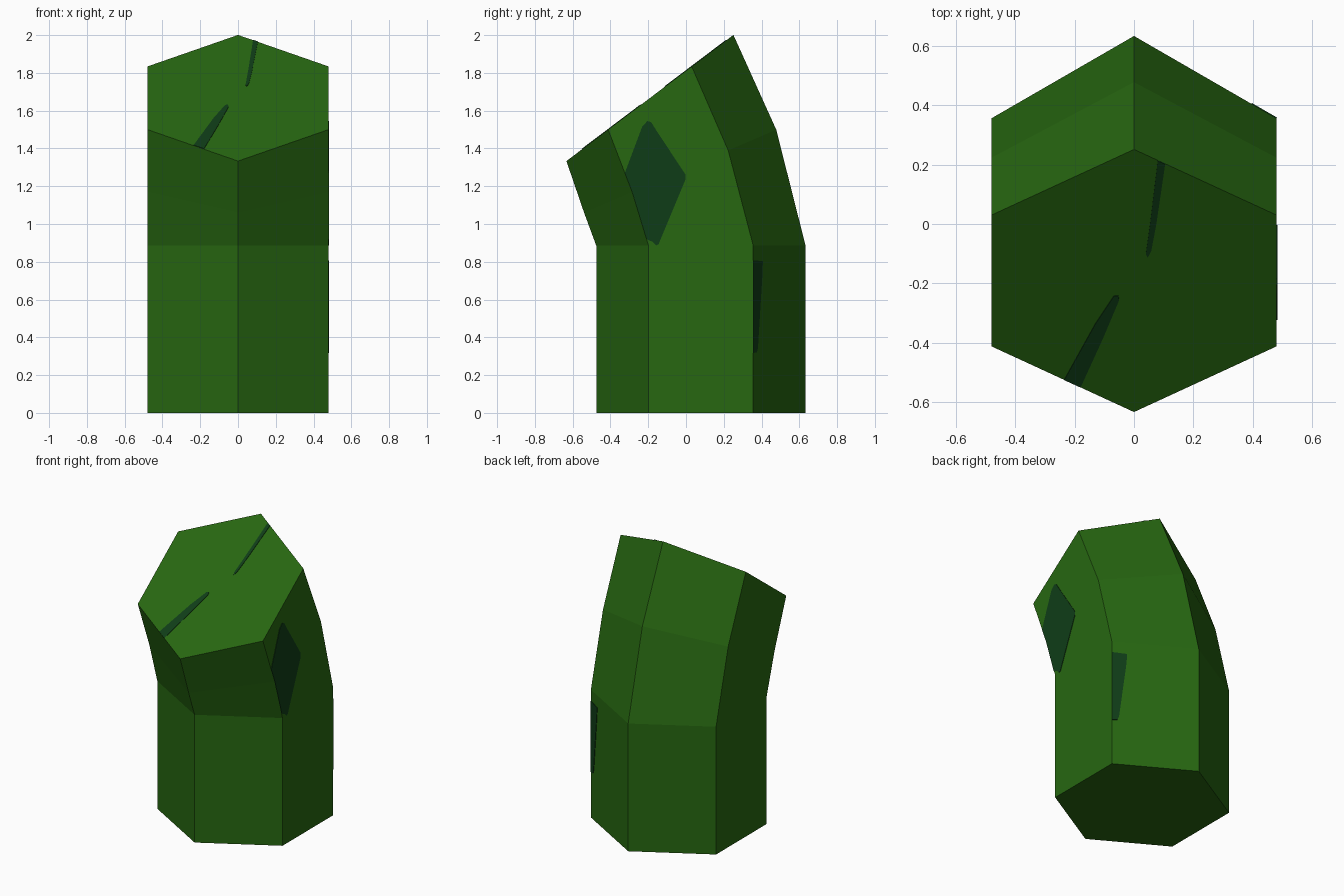
import bpy, bmesh, math
from mathutils import Vector

if "Cube" in bpy.data.objects:
    bpy.data.objects.remove(bpy.data.objects["Cube"])


def material(name, rgb):
    m = bpy.data.materials.new(name)
    m.diffuse_color = (*rgb, 1)
    m.use_nodes = True
    m.node_tree.nodes["Principled BSDF"].inputs["Base Color"].default_value = m.diffuse_color
    return m


leaf = material("leaf green", (0.0200, 0.135, 0.0055))
dark = material("dark green", (0.0048, 0.046, 0.0085))


def make_object(name, bm, mat):
    bmesh.ops.recalc_face_normals(bm, faces=bm.faces)
    me = bpy.data.meshes.new(name)
    bm.to_mesh(me)
    bm.free()
    me.materials.append(mat)
    ob = bpy.data.objects.new(name, me)
    bpy.context.collection.objects.link(ob)
    return ob


# Bent hexagonal stalk: rings given as (centre y, centre z, tilt)
R = 0.554
RINGS = [(0.079, 0, 0), (0.079, 0.885, 0),
         (-0.031, 1.28, math.radians(23.3)), (-0.191, 1.667, math.radians(37.05))]
bm = bmesh.new()
rings = []
for cy, cz, tilt in RINGS:
    ring = []
    for i in range(6):
        a = math.radians(90 + 60 * i)
        v = R * math.sin(a)
        ring.append(bm.verts.new((R * math.cos(a), cy + v * math.cos(tilt), cz + v * math.sin(tilt))))
    rings.append(ring)
for lo, hi in zip(rings, rings[1:]):
    for i in range(6):
        j = (i + 1) % 6
        bm.faces.new((lo[i], lo[j], hi[j], hi[i]))
bm.faces.new(rings[0][::-1])
bm.faces.new(rings[-1])
make_object("bent_stalk", bm, leaf)


# Thin plates for the dark markings, lying on a face
def marking(name, points, normal):
    n = Vector(normal).normalized()
    bm = bmesh.new()
    inner = [bm.verts.new(Vector(p) - n * 0.002) for p in points]
    outer = [bm.verts.new(Vector(p) + n * 0.003) for p in points]
    bm.faces.new(inner[::-1])
    bm.faces.new(outer)
    for i in range(len(points)):
        j = (i + 1) % len(points)
        bm.faces.new((inner[i], inner[j], outer[j], outer[i]))
    make_object(name, bm, dark)


# Large patch on the right side (y, z)
side = [(-0.324, 1.27), (-0.285, 1.17), (-0.209, 0.92), (-0.175, 0.905), (-0.158, 0.887),
        (-0.145, 0.893), (-0.13, 0.93), (-0.003, 1.235), (-0.003, 1.262), (-0.16, 1.50),
        (-0.185, 1.54), (-0.205, 1.545), (-0.232, 1.515)]
marking("side_marking", [(R * math.cos(math.pi / 6), y, z) for y, z in side], (1, 0, 0))

# Patch on the back right face (distance along face, z)
back = [(0, 0.808), (0.097, 0.803), (0.092, 0.73), (0.045, 0.345), (0.034, 0.32), (0, 0.318)]
c, s = math.cos(math.pi / 6), math.sin(math.pi / 6)
marking("back_marking", [(R * c - t * c, 0.079 + R / 2 + t * s, z) for t, z in back], (s, c, 0))

# Two streaks on the slanted top (x, y)
slope = math.tan(RINGS[-1][2])
streaks = [
    [(0.08, 0.214), (0.105, 0.203), (0.075, 0.0), (0.058, -0.09), (0.046, -0.112),
     (0.04, -0.10), (0.054, 0.0)],
    [(-0.235, -0.524), (-0.18, -0.549), (-0.105, -0.385), (-0.05, -0.255), (-0.053, -0.24),
     (-0.068, -0.242), (-0.13, -0.335), (-0.18, -0.425)],
]
for k, pts in enumerate(streaks):
    marking(f"top_streak_{k + 1}",
            [(x, y, 1.667 + (y + 0.191) * slope) for x, y in pts], (0, -slope, 1))
